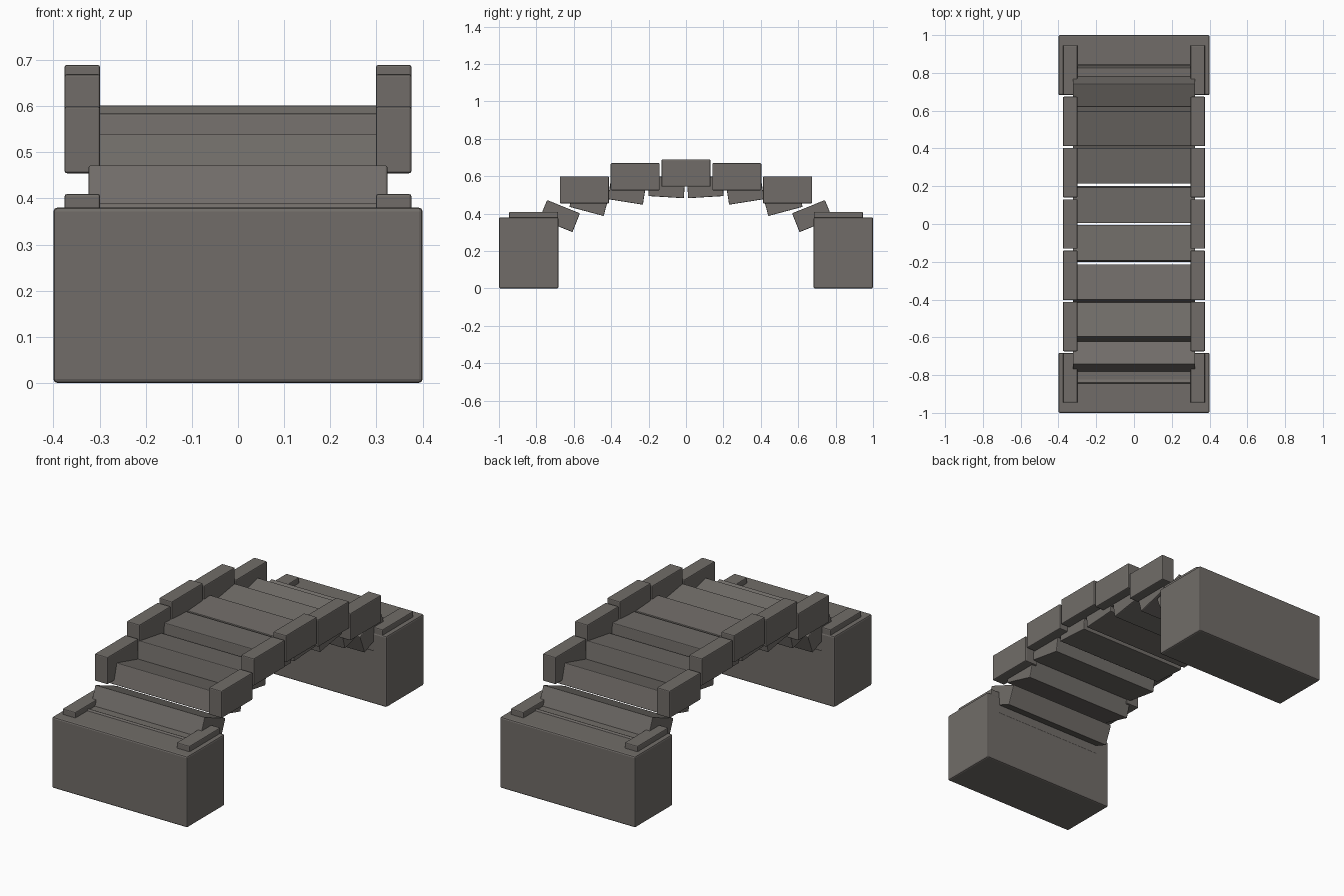
import bpy
import math

if "Cube" in bpy.data.objects:
    bpy.data.objects.remove(bpy.data.objects["Cube"])

# Single stone colour
stone = bpy.data.materials.new("warm_grey_stone")
stone.diffuse_color = (0.165, 0.152, 0.140, 1.0)
stone.use_nodes = True
stone.node_tree.nodes["Principled BSDF"].inputs["Base Color"].default_value = stone.diffuse_color


def block(name, size, loc, tilt=0.0, bevel=0.006):
    """Stone block with softened edges, tilted about the x axis (degrees)."""
    bpy.ops.mesh.primitive_cube_add(size=1, location=loc)
    ob = bpy.context.object
    ob.name = name
    ob.scale = size
    bpy.ops.object.transform_apply(location=False, rotation=False, scale=True)
    ob.rotation_euler.x = math.radians(tilt)
    mod = ob.modifiers.new("soft_edges", 'BEVEL')
    mod.width = bevel
    mod.segments = 2
    ob.data.materials.append(stone)
    return ob


# Deck slabs from the crown to the bank: (y, z, tilt)
SLABS = [(0.103, 0.542, 3.5), (0.316, 0.516, 9), (0.518, 0.464, 15),
         (0.675, 0.387, 22), (0.788, 0.293, 33)]
# Parapet stones away from the crown: (y, z)
PARAPETS = [(0.272, 0.597), (0.543, 0.527), (0.815, 0.337)]

for end, s in (("front", -1), ("back", 1)):
    # Abutment on each bank
    block(f"{end}_abutment", (0.80, 0.318, 0.38), (0, s * 0.841, 0.19), bevel=0.008)
    # Arched deck, each slab leaning in towards the middle
    for i, (y, z, tilt) in enumerate(SLABS, 1):
        block(f"{end}_deck_slab_{i}", (0.648, 0.19, 0.108), (0, s * y, z), s * tilt, 0.004)

# Stepped parapets along both sides
for side, sx in (("left", -1), ("right", 1)):
    x = sx * 0.3375
    size = (0.077, 0.262, 0.145)
    block(f"{side}_parapet_crown", size, (x, 0, 0.617), bevel=0.005)
    for end, s in (("front", -1), ("back", 1)):
        for i, (y, z) in enumerate(PARAPETS, 1):
            block(f"{side}_{end}_parapet_{i}", size, (x, s * y, z), bevel=0.005)
